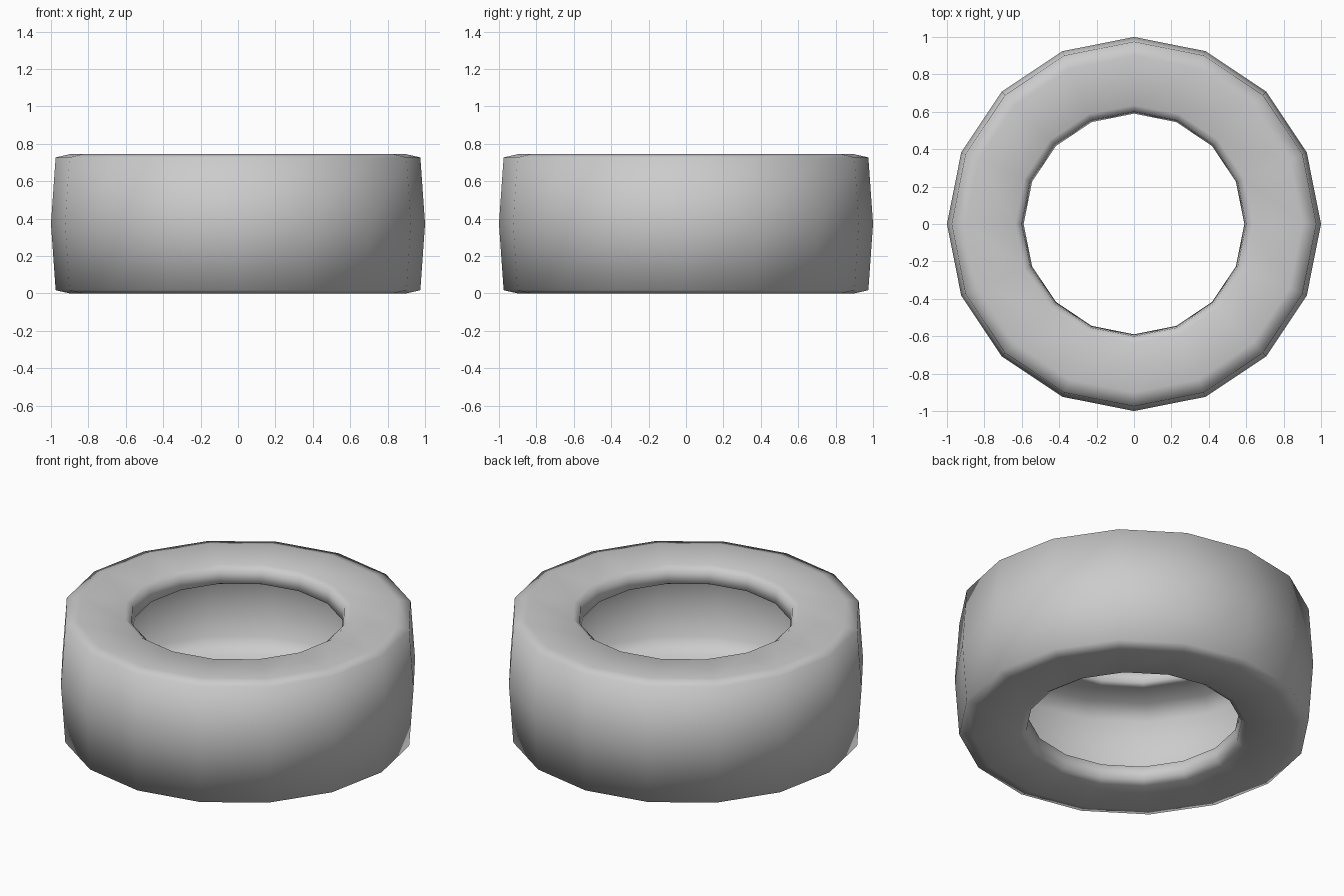
import bpy, bmesh
from math import cos, sin, tau

if "Cube" in bpy.data.objects:
    bpy.data.objects.remove(bpy.data.objects["Cube"])

SIDES = 16
MID = 0.372  # half the height

# Upper half of the hollow cross-section: (radius, height above the middle)
outer = [(1.0, 0.0), (0.975, 0.355), (0.90, 0.372), (0.635, 0.368), (0.60, 0.345), (0.59, 0.27)]
inner = [(0.62, 0.255), (0.84, 0.28), (0.91, 0.20), (0.93, 0.0)]
upper = outer + inner
# Mirror it to close the loop
profile = upper + [(r, -h) for r, h in reversed(upper[1:-1])]

# Sweep the closed profile around z
bm = bmesh.new()
rings = [[bm.verts.new((r * cos(tau * i / SIDES), r * sin(tau * i / SIDES), MID + h))
          for r, h in profile] for i in range(SIDES)]
n = len(profile)
for i in range(SIDES):
    a, b = rings[i], rings[(i + 1) % SIDES]
    for j in range(n):
        k = (j + 1) % n
        bm.faces.new((a[j], b[j], b[k], a[k])).smooth = True
bmesh.ops.recalc_face_normals(bm, faces=bm.faces)

mesh = bpy.data.meshes.new("tire")
bm.to_mesh(mesh)
bm.free()
tire = bpy.data.objects.new("tire", mesh)
bpy.context.collection.objects.link(tire)
